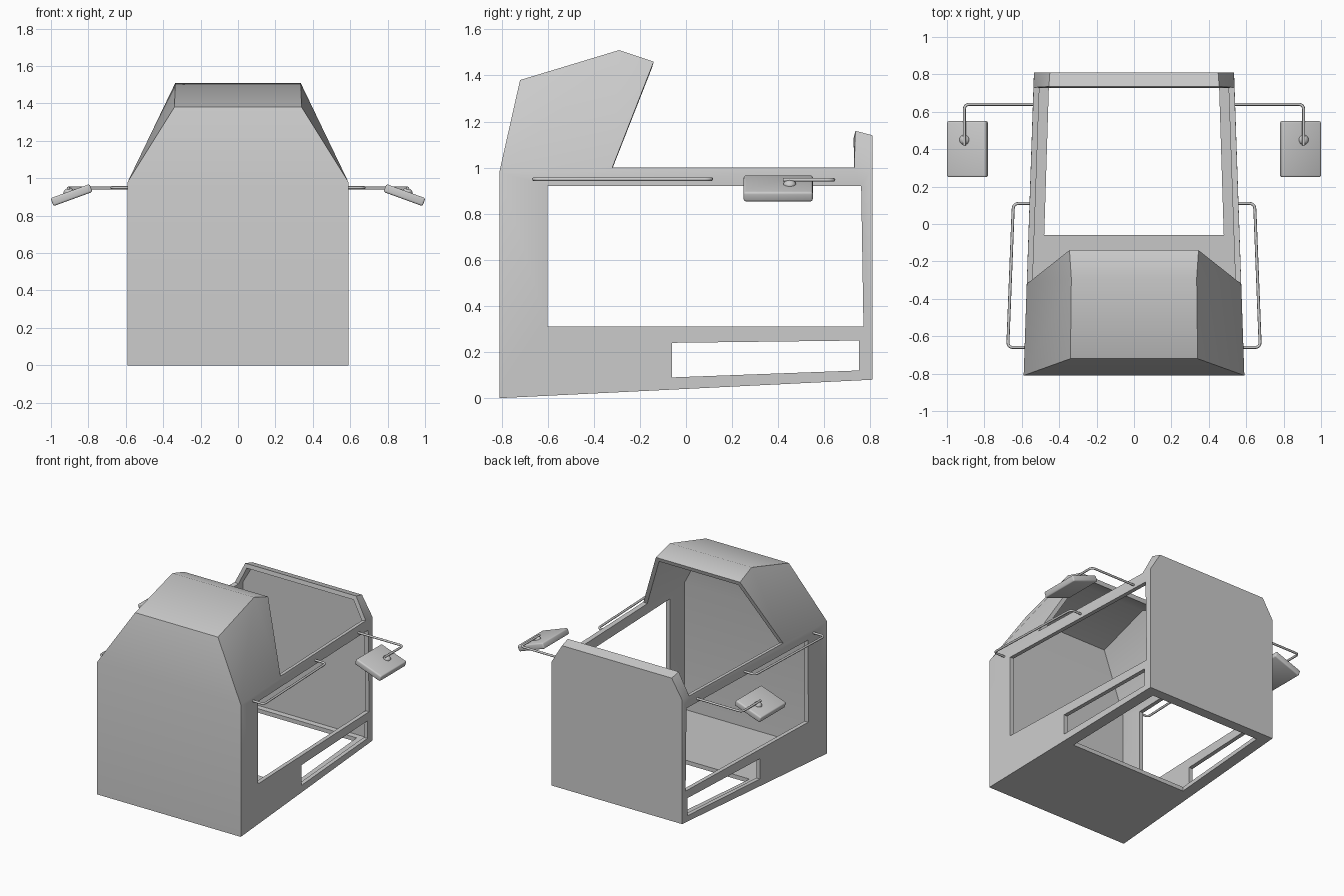
import bpy, bmesh, math
from mathutils import Vector

if "Cube" in bpy.data.objects:
    bpy.data.objects.remove(bpy.data.objects["Cube"], do_unlink=True)

paint = bpy.data.materials.new("light_grey_paint")
paint.use_nodes = True
grey = (0.6, 0.6, 0.6, 1)
paint.diffuse_color = grey
paint.node_tree.nodes["Principled BSDF"].inputs["Base Color"].default_value = grey


def make_object(name, bm):
    bmesh.ops.recalc_face_normals(bm, faces=bm.faces)
    mesh = bpy.data.meshes.new(name)
    bm.to_mesh(mesh)
    bm.free()
    mesh.materials.append(paint)
    obj = bpy.data.objects.new(name, mesh)
    bpy.context.collection.objects.link(obj)
    return obj


def apply_all(obj, angle=40):
    bpy.ops.object.select_all(action='DESELECT')
    obj.select_set(True)
    bpy.context.view_layer.objects.active = obj
    for mod in list(obj.modifiers):
        bpy.ops.object.modifier_apply(modifier=mod.name)
    bpy.ops.object.shade_smooth_by_angle(angle=math.radians(angle))


def prism(name, points, offset):
    """Closed prism: a planar outline swept along offset."""
    bm = bmesh.new()
    face = bm.faces.new([bm.verts.new(p) for p in points])
    swept = bmesh.ops.extrude_face_region(bm, geom=[face])
    verts = [g for g in swept["geom"] if isinstance(g, bmesh.types.BMVert)]
    bmesh.ops.translate(bm, verts=verts, vec=offset)
    return make_object(name, bm)


def tube(name, points, radius, bend=0.03):
    """Round bar along a path, with its inner corners rounded."""
    pts = [Vector(p) for p in points]
    path = [pts[0]]
    for a, b, c in zip(pts, pts[1:], pts[2:]):
        start, end = b + (a - b).normalized() * bend, b + (c - b).normalized() * bend
        for i in range(6):
            t = i / 5
            path.append(start * (1 - t) ** 2 + b * 2 * t * (1 - t) + end * t * t)
    path.append(pts[-1])
    curve = bpy.data.curves.new(name, 'CURVE')
    curve.dimensions = '3D'
    curve.bevel_depth = radius
    curve.bevel_resolution = 2
    curve.use_fill_caps = True
    spline = curve.splines.new('POLY')
    spline.points.add(len(path) - 1)
    for point, co in zip(spline.points, path):
        point.co = (*co, 1)
    curve.materials.append(paint)
    obj = bpy.data.objects.new(name, curve)
    bpy.context.collection.objects.link(obj)
    bpy.ops.object.select_all(action='DESELECT')
    obj.select_set(True)
    bpy.context.view_layer.objects.active = obj
    bpy.ops.object.convert(target='MESH')
    bpy.ops.object.shade_smooth_by_angle(angle=math.radians(50))


# Cab shell: named corner points of the left half, mirrored to the right
corner = {
    "front_low": (0.59, -0.81, 0), "front_mid": (0.59, -0.81, 0.98),
    "brow": (0.34, -0.72, 1.38), "peak": (0.335, -0.29, 1.51),
    "visor": (0.345, -0.14, 1.46), "sill_front": (0.573, -0.32, 1.0),
    "sill_back": (0.537, 0.73, 1.0), "back_mid": (0.535, 0.81, 1.0),
    "back_low": (0.535, 0.81, 0.08), "back_top": (0.45, 0.81, 1.14),
    "back_lip": (0.455, 0.735, 1.16),
}
side_faces = ["front_low front_mid sill_front sill_back back_mid back_low",
              "front_mid brow peak sill_front", "peak visor sill_front",
              "sill_back back_lip back_top back_mid"]
cross_strips = ["front_low front_mid", "front_mid brow", "brow peak", "peak visor",
                "front_low back_low", "back_low back_mid", "back_mid back_top",
                "back_top back_lip"]
bm = bmesh.new()
left = {k: bm.verts.new(p) for k, p in corner.items()}
right = {k: bm.verts.new((-p[0], p[1], p[2])) for k, p in corner.items()}
for names in side_faces:
    for half in (left, right):
        bm.faces.new([half[n] for n in names.split()])
for names in cross_strips:
    a, b = names.split()
    bm.faces.new((left[a], left[b], right[b], right[a]))
shell = make_object("cab_shell", bm)
# Make the outline face outward before thickening it inward
front = min(shell.data.polygons, key=lambda p: p.center.y)
if front.normal.y > 0:
    shell.data.flip_normals()
solid = shell.modifiers.new("thickness", 'SOLIDIFY')
solid.thickness = 0.03
solid.offset = -1
solid.use_even_offset = True

# Side windows and floor hatch openings
big = [(-0.6, 0.31), (0.77, 0.31), (0.76, 0.92), (-0.6, 0.92)]
low = [(-0.06, 0.09), (0.75, 0.12), (0.75, 0.25), (-0.06, 0.24)]
hatch = [(-0.48, -0.06), (0.48, -0.06), (0.455, 0.74), (-0.455, 0.74)]
cutters = [prism("door_cutter", [(-1, y, z) for y, z in big], (2, 0, 0)),
           prism("lower_window_cutter", [(-1, y, z) for y, z in low], (2, 0, 0)),
           prism("hatch_cutter", [(x, y, -0.1) for x, y in hatch], (0, 0, 0.3))]
for cutter in cutters:
    cutter.hide_render = True
    cut = shell.modifiers.new("cut", 'BOOLEAN')
    cut.object = cutter
    cut.operation = 'DIFFERENCE'
    cut.solver = 'EXACT'
apply_all(shell)
for cutter in cutters:
    bpy.data.objects.remove(cutter, do_unlink=True)

# Grab rails and mirrors on both sides
for side, s in (("left", 1), ("right", -1)):
    tube(side + "_grab_rail", [(s * 0.57, -0.66, 0.95), (s * 0.675, -0.66, 0.95),
                               (s * 0.645, 0.11, 0.95), (s * 0.545, 0.11, 0.95)], 0.008)
    tube(side + "_mirror_arm", [(s * 0.53, 0.64, 0.947), (s * 0.907, 0.64, 0.947),
                                (s * 0.907, 0.42, 0.947)], 0.008)

    bm = bmesh.new()
    bmesh.ops.create_cube(bm, size=1)
    bmesh.ops.scale(bm, vec=(0.222, 0.3, 0.045), verts=bm.verts)
    mirror = make_object(side + "_mirror", bm)
    mirror.location = (s * 0.89, 0.4, 0.91)
    mirror.rotation_euler.y = s * math.radians(20)
    bevel = mirror.modifiers.new("rounding", 'BEVEL')
    bevel.width = 0.01
    bevel.segments = 3
    apply_all(mirror)

    bm = bmesh.new()
    bmesh.ops.create_uvsphere(bm, u_segments=20, v_segments=10, radius=0.027)
    knob = make_object(side + "_mirror_joint", bm)
    knob.location = (s * 0.907, 0.45, 0.928)
    knob.scale.z = 0.7
    knob.rotation_euler.y = s * math.radians(20)
    apply_all(knob)
